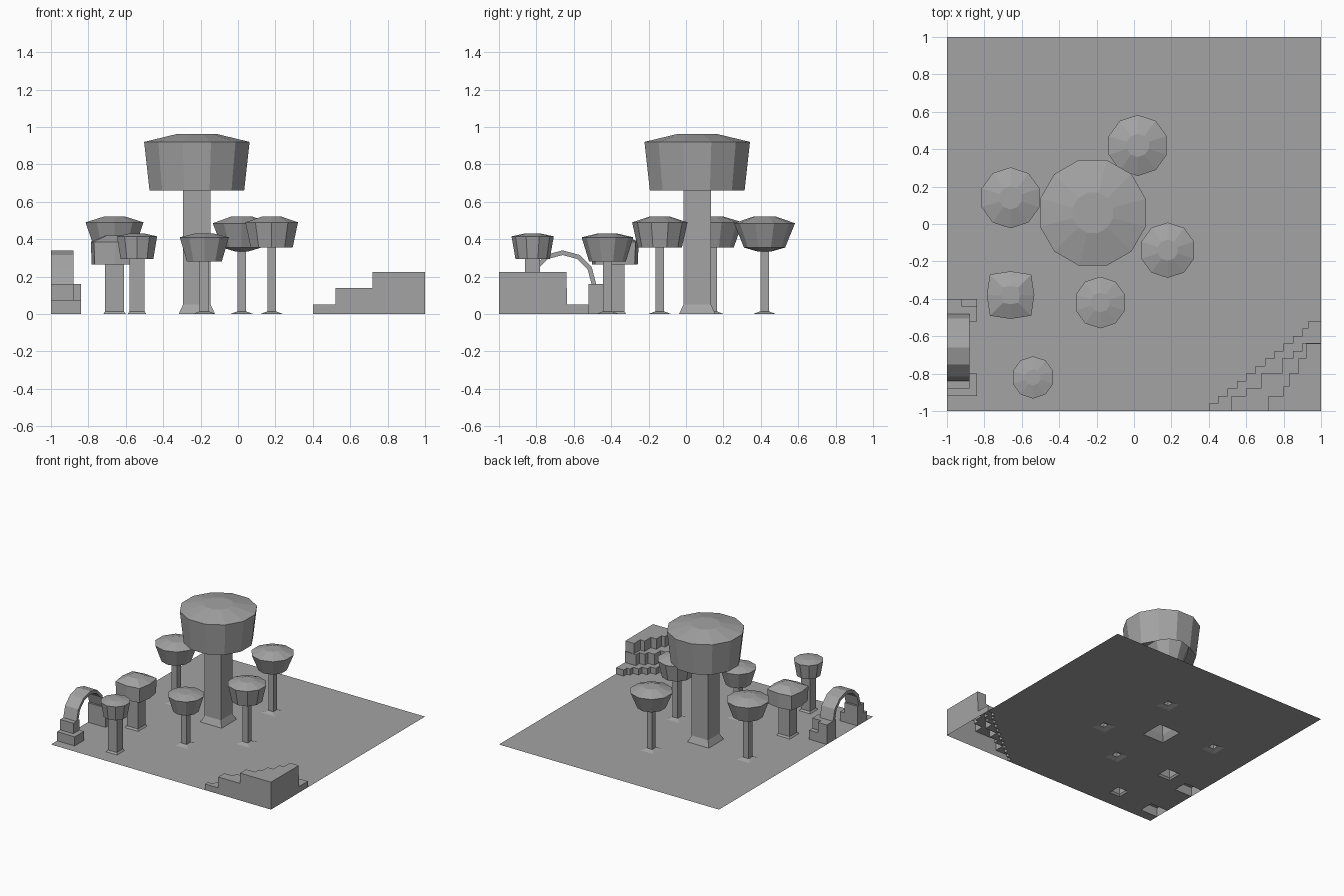
import bpy, bmesh, math

cube = bpy.data.objects.get("Cube")
if cube:
    bpy.data.objects.remove(cube)

stone = bpy.data.materials.new("plain_grey")
stone.use_nodes = True
colour = (0.37, 0.37, 0.37, 1)
stone.diffuse_color = colour
stone.node_tree.nodes["Principled BSDF"].inputs["Base Color"].default_value = colour


def finish(name, bm, weld=True):
    if weld:
        bmesh.ops.remove_doubles(bm, verts=bm.verts, dist=0.0005)
        bmesh.ops.recalc_face_normals(bm, faces=bm.faces)
    mesh = bpy.data.meshes.new(name)
    bm.to_mesh(mesh)
    bm.free()
    mesh.materials.append(stone)
    obj = bpy.data.objects.new(name, mesh)
    bpy.context.collection.objects.link(obj)
    return obj


def face(bm, points):
    return bm.faces.new([bm.verts.new(p) for p in points])


def loft(name, rings, cap_bottom=True):
    """Skin a stack of closed rings of points and cap the ends."""
    bm = bmesh.new()
    rows = [[bm.verts.new(p) for p in ring] for ring in rings]
    n = len(rows[0])
    for a, b in zip(rows, rows[1:]):
        for i in range(n):
            j = (i + 1) % n
            bm.faces.new((a[i], a[j], b[j], b[i]))
    bm.faces.new(rows[-1])
    if cap_bottom:
        bm.faces.new(rows[0][::-1])
    return finish(name, bm)


def ngon(x, y, r, z, n):
    step = 2 * math.pi / n
    return [(x + r * math.cos(step * (i + .5)), y + r * math.sin(step * (i + .5)), z)
            for i in range(n)]


def rect(x0, x1, y0, y1, z):
    return [(x0, y0, z), (x1, y0, z), (x1, y1, z), (x0, y1, z)]


def square(x, y, h, z):
    return rect(x - h, x + h, y - h, y + h, z)


def rounded_square(x, y, h, z):
    ring = []
    for i in range(8):
        r = h * (1.3 if i % 2 else 1.06)
        a = i * math.pi / 4
        ring.append((x + r * math.cos(a), y + r * math.sin(a), z))
    return ring


# Trees: name, x, y, rim radius, base radius, base z, rim z, top z, trunk, foot, flare z
trees = [
    ("great", -.22, .06, .292, .262, .66, .92, .962, .074, .097, .05),
    ("back", .02, .42, .163, .11, .355, .485, .52, .023, .06, .014),
    ("left", .18, -.14, .148, .118, .355, .49, .52, .023, .06, .014),
    ("right", -.66, .14, .163, .115, .355, .49, .52, .025, .06, .014),
    ("front", -.18, -.42, .138, .098, .28, .41, .43, .025, .06, .014),
    ("corner", -.54, -.82, .113, .092, .295, .415, .43, .04, .05, .014),
    ("square", -.66, -.38, .12, .115, .265, .385, .42, .05, .06, .014),
]
for name, x, y, rim, base, z0, z1, z2, trunk, foot, flare in trees:
    loft(name + "_tree_trunk",
         [square(x, y, foot, 0), square(x, y, trunk, flare), square(x, y, trunk, z0 + .01)],
         cap_bottom=False)
    levels = [(base, z0), (rim, z1), (rim * .38, z2)]
    if name == "back":
        levels.insert(0, (.04, z0 - .02))
    if name == "square":
        rings = [rounded_square(x, y, r, z) for r, z in levels]
    else:
        n = 12 if name == "great" else 10
        rings = [ngon(x, y, r, z, n) for r, z in levels]
    loft(name + "_tree_crown", rings)


# Corner terraces: plan of each stepped edge
def stepped(columns):
    path = [(columns[0][0], -1)]
    for i, (x, y) in enumerate(columns):
        end = columns[i + 1][0] if i + 1 < len(columns) else 1
        path += [(x, y), (end, y)]
    return path


low = stepped([(.4 + .05 * i, -.96 + .04 * i) for i in range(11)] + [(.93, -.52)])
mid = stepped([(.52, -.92), (.6, -.88), (.68, -.8), (.79, -.72), (.85, -.68), (.9, -.635)])
top = stepped([(.72, -.92), (.8, -.87), (.83, -.8), (.88, -.72), (.92, -.64)])
paths, heights = [low, mid, top], [0, .05, .14, .225]

bm = bmesh.new()
for k, path in enumerate(paths):
    lo, hi = heights[k], heights[k + 1]
    inner = paths[k + 1] if k < 2 else [(1, -1)]
    for (ax, ay), (bx, by) in zip(path, path[1:]):
        face(bm, [(ax, ay, lo), (bx, by, lo), (bx, by, hi), (ax, ay, hi)])
    face(bm, [(x, y, hi) for x, y in path + inner[::-1]])
    # outer walls along the two straight sides
    x0, y1 = path[0][0], path[-1][1]
    face(bm, [(x0, -1, lo), (1, -1, lo), (1, -1, hi), (x0, -1, hi)])
    face(bm, [(1, -1, lo), (1, y1, lo), (1, y1, hi), (1, -1, hi)])
finish("corner_terraces", bm)

# Archway pedestals
blocks = {
    "front_pedestal_base": (-1, -.84, -.92, -.8, 0, .075),
    "front_pedestal_top": (-1, -.88, -.88, -.8, .075, .16),
    "back_pedestal_base": (-1, -.84, -.52, -.4, 0, .075),
    "back_pedestal_top": (-1, -.84, -.52, -.44, .075, .16),
    "back_pedestal_step": (-1, -.92, -.44, -.4, .075, .16),
}
for name, (x0, x1, y0, y1, z0, z1) in blocks.items():
    loft(name, [rect(x0, x1, y0, y1, z0), rect(x0, x1, y0, y1, z1)], cap_bottom=False)

# Arch band
sections = []
for i in range(7):
    c, s = math.cos(math.pi * i / 6), math.sin(math.pi * i / 6)
    sections.append([(x, -.66 + r * c, .16 + r * s)
                     for x, r in ((-1, .155), (-.88, .155), (-.88, .18), (-1, .18))])
loft("arch_band", sections)

# Ground sheet, open beneath the hollow parts
bm = bmesh.new()


def loop(points):
    verts = [bm.verts.new((p[0], p[1], 0)) for p in points]
    for a, b in zip(verts, verts[1:] + verts[:1]):
        bm.edges.new((a, b))


notches = [(-1, -.4), (-.84, -.4), (-.84, -.52), (-1, -.52),
           (-1, -.8), (-.84, -.8), (-.84, -.92), (-1, -.92)]
loop(low + [(1, 1), (-1, 1)] + notches + [(-1, -1)])
for tree in trees:
    loop(square(tree[1], tree[2], tree[9], 0))
bmesh.ops.triangle_fill(bm, use_beauty=True, use_dissolve=False, edges=bm.edges[:])
for f in bm.faces:
    f.normal_update()
    if f.normal.z < 0:
        f.normal_flip()
finish("ground", bm, weld=False)
